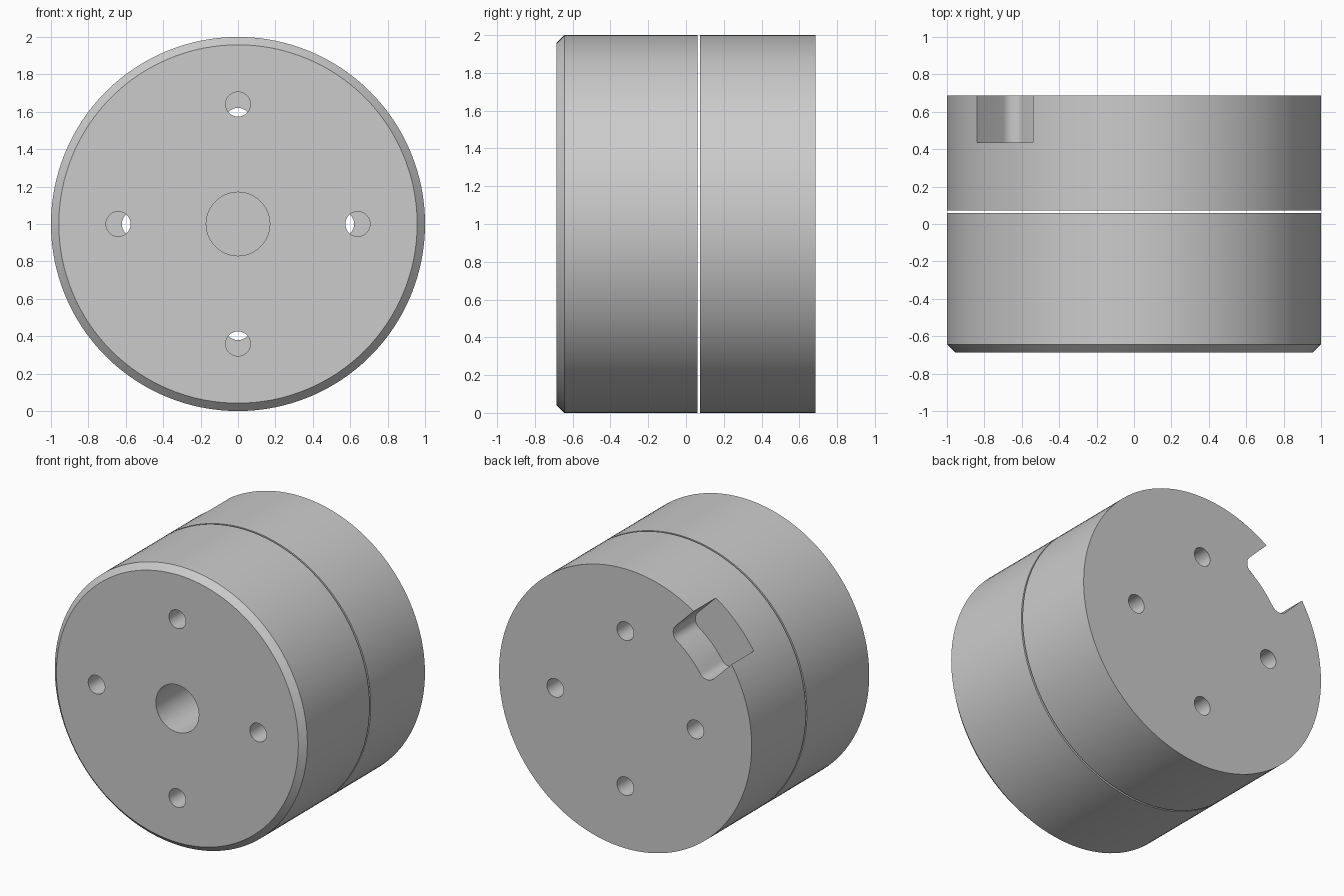
import bpy, bmesh
from math import sin, cos, tau, pi, sqrt, atan2

if "Cube" in bpy.data.objects:
    bpy.data.objects.remove(bpy.data.objects["Cube"])

R, Y0, Y1 = 1.0, -0.686, 0.686      # body radius, front and back ends
GAP0, GAP1 = 0.06, 0.073            # slit between the two halves


def circle(r, n=128, cx=0, cz=0):
    return [(cx + r * cos(tau * i / n), cz + r * sin(tau * i / n)) for i in range(n)]


def loft(name, sections):
    """Solid from matching outlines; each section is (y, [(x, z), ...])."""
    bm = bmesh.new()
    rings = [[bm.verts.new((x, y, z + 1)) for x, z in pts] for y, pts in sections]
    n = len(rings[0])
    for a, b in zip(rings, rings[1:]):
        for i in range(n):
            j = (i + 1) % n
            bm.faces.new((a[i], a[j], b[j], b[i]))
    bm.faces.new(rings[0])
    bm.faces.new(rings[-1])
    bmesh.ops.recalc_face_normals(bm, faces=bm.faces)
    me = bpy.data.meshes.new(name)
    bm.to_mesh(me)
    bm.free()
    ob = bpy.data.objects.new(name, me)
    bpy.context.collection.objects.link(ob)
    return ob


def activate(ob):
    bpy.ops.object.select_all(action='DESELECT')
    ob.select_set(True)
    bpy.context.view_layer.objects.active = ob


def cut(ob, outline, y0, y1):
    cutter = loft("cutter", [(y0, outline), (y1, outline)])
    cutter.hide_render = True
    mod = ob.modifiers.new("cut", 'BOOLEAN')
    mod.operation, mod.solver, mod.object = 'DIFFERENCE', 'EXACT', cutter
    activate(ob)
    bpy.ops.object.modifier_apply(modifier=mod.name)
    bpy.data.objects.remove(cutter)


def bolt_holes(ob, pitch):
    for k in range(4):
        a = k * pi / 2
        cut(ob, circle(0.066, 48, pitch * cos(a), pitch * sin(a)), -1, 1)


def key_outline(half=0.212, floor=0.72, fillet=0.07, steps=10):
    """Radial keyway: parallel walls, filleted corners, floor concentric with the body."""
    fv = half - fillet
    fu = sqrt((floor + fillet) ** 2 - fv ** 2)
    end = atan2(fv, fu)
    side = [(1.2, half)]
    for i in range(steps + 1):       # fillet from the wall to the floor
        a = pi / 2 + (pi / 2 + end) * i / steps
        side.append((fu + fillet * cos(a), fv + fillet * sin(a)))
    for i in range(1, 5):            # half of the curved floor
        a = end * (1 - i / 5)
        side.append((floor * cos(a), floor * sin(a)))
    pts = side + [(floor, 0)] + [(u, -v) for u, v in reversed(side)]
    return [((v - u) / sqrt(2), (u + v) / sqrt(2)) for u, v in pts]


# Front half: chamfered face, centre bore and four bolt holes
front = loft("front_hub", [(Y0, circle(R - 0.042)), (Y0 + 0.042, circle(R)), (GAP0, circle(R))])
cut(front, circle(0.17, 64), -1, 1)
bolt_holes(front, 0.64)

# Back half: four bolt holes on a smaller circle and a keyway in the rim
back = loft("back_hub", [(GAP1, circle(R)), (Y1, circle(R))])
bolt_holes(back, 0.555)
cut(back, key_outline(), 0.435, 1)

for ob in (front, back):
    activate(ob)
    bpy.ops.object.shade_smooth_by_angle(angle=pi / 6)
